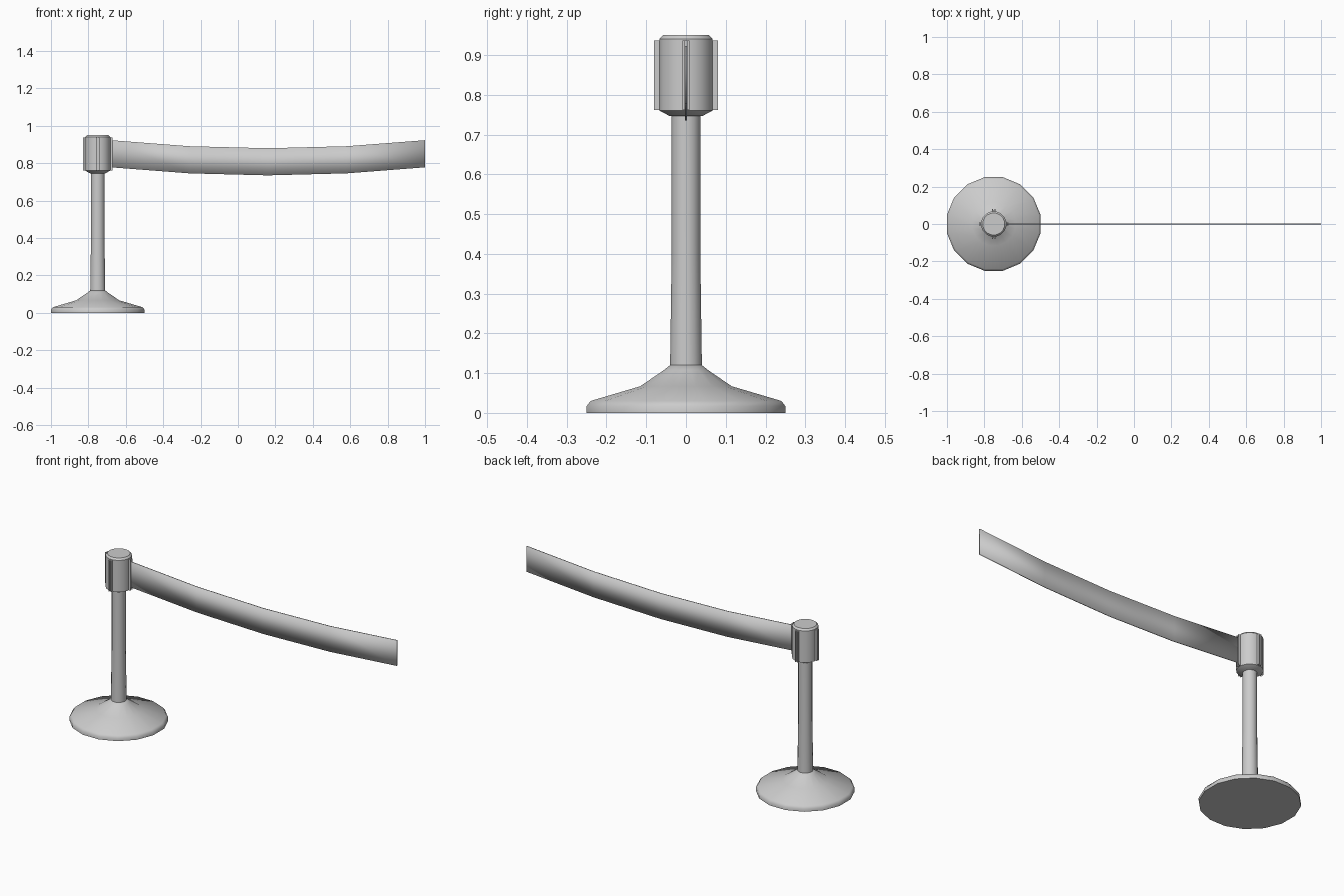
import bpy, bmesh, math
from mathutils import Matrix, Vector

cube = bpy.data.objects.get("Cube")
if cube:
    bpy.data.objects.remove(cube, do_unlink=True)

POST_X = -0.75
SIDES = 16

grey = bpy.data.materials.new("light grey")
grey.use_nodes = True
grey.diffuse_color = (0.6, 0.6, 0.6, 1)
grey.node_tree.nodes["Principled BSDF"].inputs["Base Color"].default_value = (0.6, 0.6, 0.6, 1)


def finish(name, bm, angle):
    bmesh.ops.recalc_face_normals(bm, faces=bm.faces)
    mesh = bpy.data.meshes.new(name)
    bm.to_mesh(mesh)
    bm.free()
    mesh.materials.append(grey)
    obj = bpy.data.objects.new(name, mesh)
    bpy.context.collection.objects.link(obj)
    bpy.ops.object.select_all(action='DESELECT')
    obj.select_set(True)
    bpy.context.view_layer.objects.active = obj
    bpy.ops.object.shade_smooth_by_angle(angle=math.radians(angle))
    return obj


def lathe(name, profile, angle):
    """Closed solid of revolution around the post axis, flats facing x and y."""
    bm = bmesh.new()
    rings = []
    for r, z in profile:
        r /= math.cos(math.pi / SIDES)
        rings.append([bm.verts.new((POST_X + r * math.cos((i + 0.5) * math.tau / SIDES),
                                    r * math.sin((i + 0.5) * math.tau / SIDES), z))
                      for i in range(SIDES)])
    for low, high in zip(rings, rings[1:]):
        for i in range(SIDES):
            j = (i + 1) % SIDES
            bm.faces.new((low[i], low[j], high[j], high[i]))
    bm.faces.new(rings[0][::-1])
    bm.faces.new(rings[-1])
    return finish(name, bm, angle)


# Flared foot, tapering pole and the head that holds the belt
lathe("base", [(0.25, 0), (0.25, 0.017), (0.24, 0.03), (0.115, 0.067),
               (0.055, 0.108), (0.04, 0.12)], 60)
lathe("pole", [(0.04, 0.12), (0.036, 0.4), (0.036, 0.755)], 40)
lathe("head", [(0.04, 0.746), (0.067, 0.76), (0.067, 0.94), (0.058, 0.95)], 30)

# Four clip rails around the head, each a pair of slim jaws over a backing strip
bm = bmesh.new()
for k in range(4):
    turn = Matrix.Translation((POST_X, 0, 0.849)) @ Matrix.Rotation(k * math.pi / 2, 4, 'Z')
    for offset, width, depth in ((-0.0065, 0.005, 0.03), (0.0065, 0.005, 0.03), (0, 0.01, 0.022)):
        place = turn @ Matrix.Translation((0.05 + depth / 2, offset, 0))
        bmesh.ops.create_cube(bm, size=1, matrix=place @ Matrix.Diagonal((depth, width, 0.175, 1)))
finish("clip_rails", bm, 30)

# Sagging belt
STEPS = 4
START, END = -0.68, 1.0
HEIGHT, THICK = 0.145, 0.005
bm = bmesh.new()
sections = []
for i in range(STEPS + 1):
    t = i / STEPS
    x = START + (END - START) * t
    z = 0.735 + 0.043 * (2 * t - 1) ** 2
    sections.append([bm.verts.new((x, y, z + h)) for y, h in
                     ((-THICK / 2, 0), (THICK / 2, 0), (THICK / 2, HEIGHT), (-THICK / 2, HEIGHT))])
for a, b in zip(sections, sections[1:]):
    for i in range(4):
        j = (i + 1) % 4
        bm.faces.new((a[i], a[j], b[j], b[i]))
bm.faces.new(sections[0][::-1])
bm.faces.new(sections[-1])
finish("belt", bm, 100)
